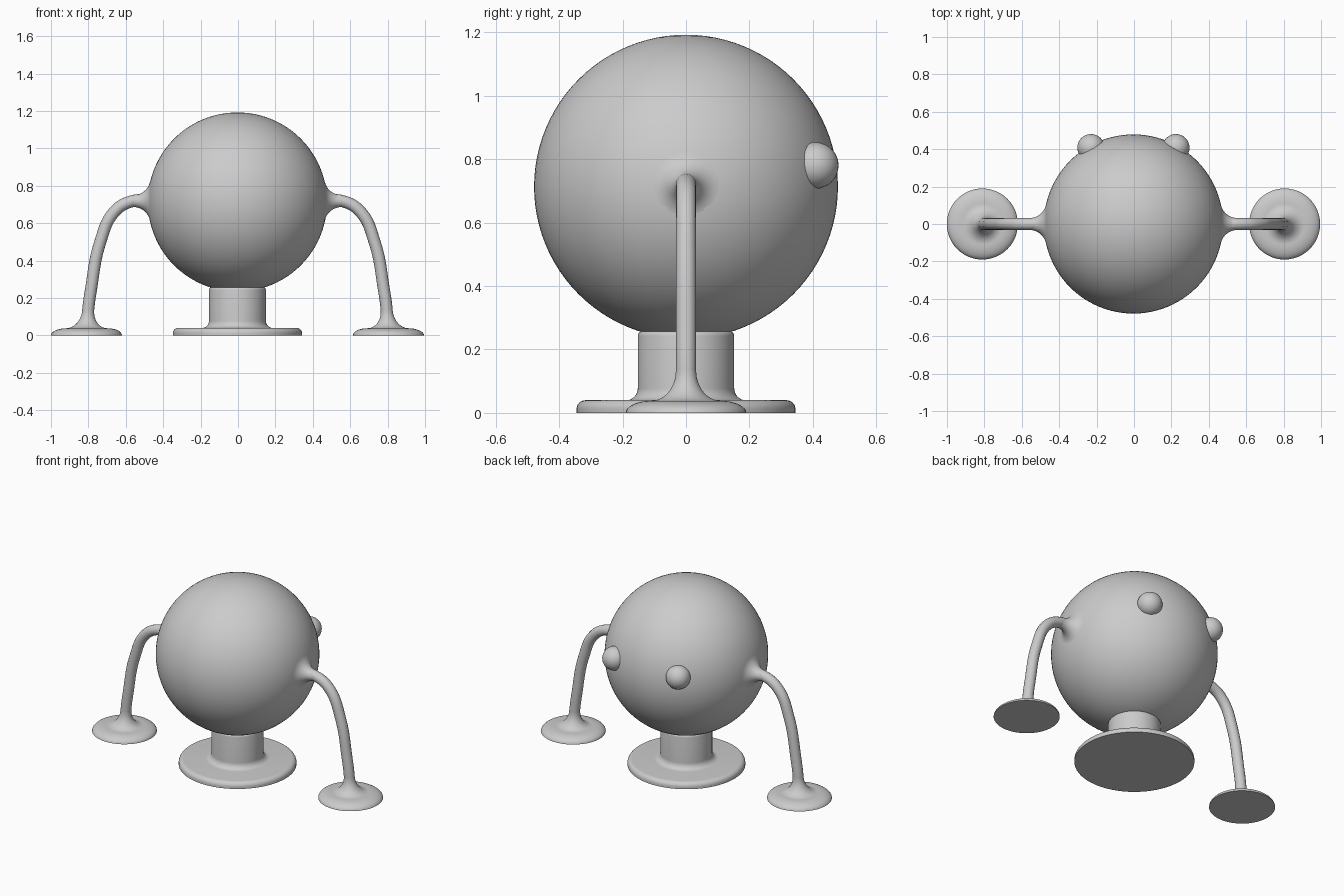
import bpy
import bmesh
from math import sin, cos, pi, radians, sqrt, atan2
from mathutils import Matrix, Vector

if "Cube" in bpy.data.objects:
    bpy.data.objects.remove(bpy.data.objects["Cube"], do_unlink=True)

GREY = (0.6, 0.6, 0.6, 1)
grey = bpy.data.materials.new("plain grey")
grey.use_nodes = True
grey.diffuse_color = GREY
grey.node_tree.nodes["Principled BSDF"].inputs["Base Color"].default_value = GREY

MID = -0.003          # symmetry plane
BODY_Z, BODY_R = 0.713, 0.479
ARM_Z, ARM_R = 0.718, 0.032


def finish(obj, name):
    obj.name = name
    obj.data.materials.clear()
    obj.data.materials.append(grey)
    bpy.ops.object.select_all(action='DESELECT')
    obj.select_set(True)
    bpy.context.view_layer.objects.active = obj
    bpy.ops.object.shade_smooth_by_angle(angle=radians(40))
    return obj


def arc(cx, cz, rx, rz, start, end, steps=8):
    angles = [radians(start + (end - start) * i / steps) for i in range(steps + 1)]
    return [(cx + rx * cos(a), cz + rz * sin(a)) for a in angles]


def lathe(name, profile, matrix, segments=64, lean=0.0):
    """Revolve (radius, height) points; lean shifts the rings sideways with height."""
    bm = bmesh.new()
    rings = []
    for r, h in profile:
        if r == 0:
            rings.append([bm.verts.new((lean * h, 0, h))] * segments)
        else:
            rings.append([bm.verts.new((r * cos(2 * pi * i / segments) + lean * h,
                                        r * sin(2 * pi * i / segments), h))
                          for i in range(segments)])
    for a, b in zip(rings, rings[1:]):
        for i in range(segments):
            j = (i + 1) % segments
            bm.faces.new(list(dict.fromkeys((a[i], a[j], b[j], b[i]))))
    bmesh.ops.recalc_face_normals(bm, faces=bm.faces)
    mesh = bpy.data.meshes.new(name)
    bm.to_mesh(mesh)
    bm.free()
    obj = bpy.data.objects.new(name, mesh)
    bpy.context.collection.objects.link(obj)
    obj.matrix_world = matrix
    return finish(obj, name)


def ball(name, centre, radius, segments):
    bpy.ops.mesh.primitive_uv_sphere_add(segments=segments, ring_count=segments // 2,
                                         radius=radius, location=centre)
    return finish(bpy.context.object, name)


def tube(name, points, radius):
    curve = bpy.data.curves.new(name, 'CURVE')
    curve.dimensions = '3D'
    curve.bevel_depth = radius
    curve.bevel_resolution = 6
    curve.resolution_u = 12
    curve.use_fill_caps = True
    spline = curve.splines.new('BEZIER')
    spline.bezier_points.add(len(points) - 1)
    for bp, co in zip(spline.bezier_points, points):
        bp.co = co
        bp.handle_left_type = bp.handle_right_type = 'AUTO'
    obj = bpy.data.objects.new(name, curve)
    bpy.context.collection.objects.link(obj)
    bpy.ops.object.select_all(action='DESELECT')
    obj.select_set(True)
    bpy.context.view_layer.objects.active = obj
    bpy.ops.object.convert(target='MESH')
    return finish(bpy.context.object, name)


# Round body
ball("body", (MID, 0, BODY_Z), BODY_R, 96)

# Pedestal: disc with rounded rim, fillet and post with a rounded top
pedestal = [(0, 0), (0.345, 0)]
pedestal += arc(0.317, 0.012, 0.028, 0.028, 0, 90)
pedestal += arc(0.188, 0.078, 0.036, 0.038, 270, 180)
pedestal += arc(0.139, 0.243, 0.013, 0.014, 0, 90, 4)
pedestal += [(0, 0.257)]
lathe("pedestal", pedestal, Matrix.Translation((MID, 0, 0)))

# Shoulder fillet is tangent to both the body and the arm
fillet = 0.09
fr = ARM_R + fillet
fh = sqrt((BODY_R + fillet) ** 2 - fr ** 2)
shoulder = arc(fr, fh, fillet, fillet, 270 - atan2(fr, fh) * 180 / pi, 180, 12)

# Domed foot that flares into the ankle
foot = [(0, 0)] + arc(0.11, 0, 0.08, 0.038, 0, 90) \
    + arc(0.11, 0.134, 0.078, 0.096, 270, 180, 12)

arm_path = [(0.45, ARM_Z), (0.56, ARM_Z), (0.656, 0.663), (0.734, 0.497),
            (0.783, 0.245), (0.798, 0.134), (0.801, 0.04)]

for side, s in (("left", 1), ("right", -1)):
    tube(side + "_arm", [Vector((MID + s * x, 0, z)) for x, z in arm_path], ARM_R)
    turn = Matrix.Rotation(s * pi / 2, 4, 'Y')
    lathe(side + "_shoulder", shoulder, Matrix.Translation((MID, 0, ARM_Z)) @ turn, 48)
    lathe(side + "_foot", foot, Matrix.Translation((MID + s * 0.808, 0, 0)), 48, -s * 0.075)
    ball(side + "_knob", (MID + s * 0.227, 0.408, 0.78), 0.073, 32)
